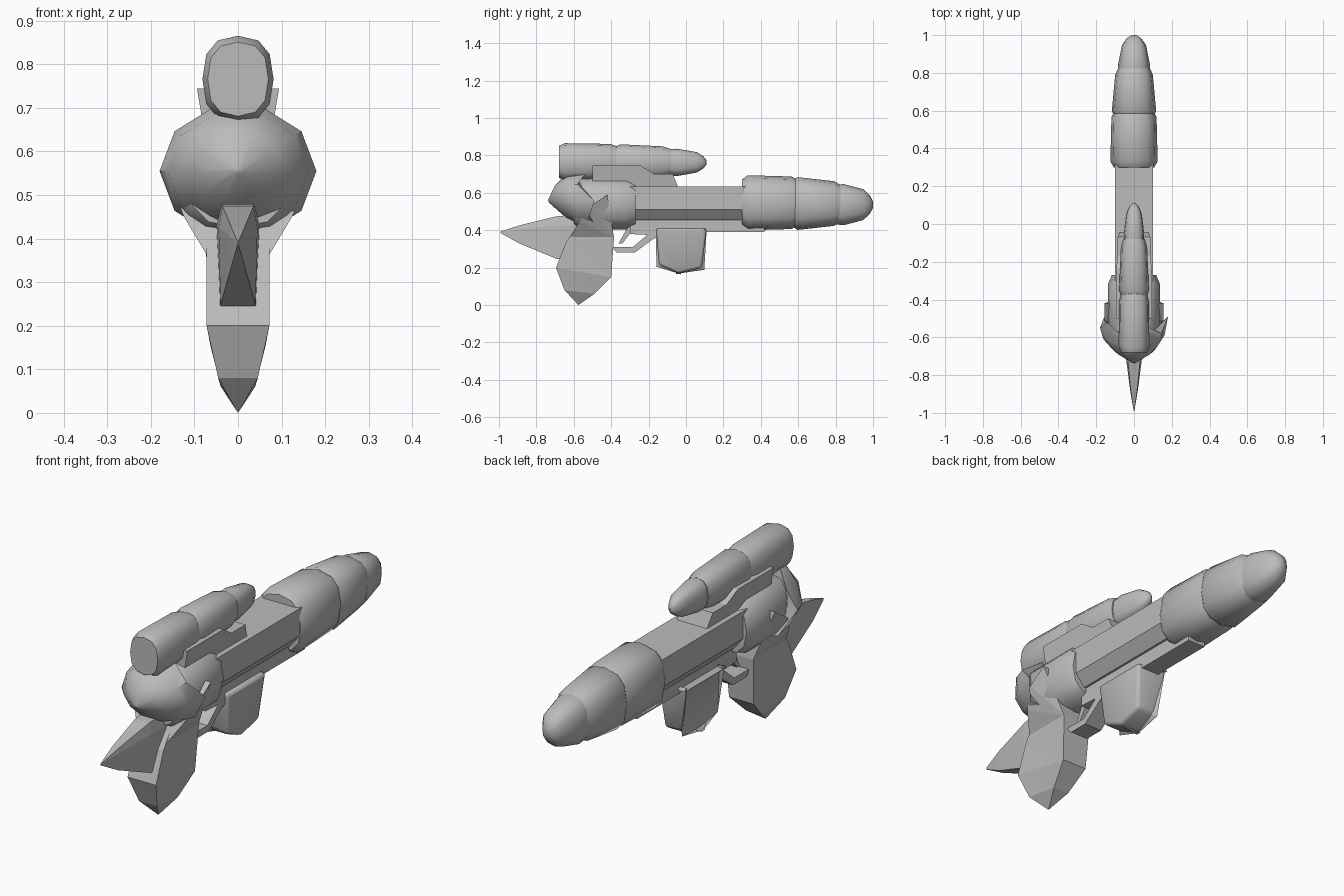
import bpy, bmesh, math

cube = bpy.data.objects.get("Cube")
if cube:
    bpy.data.objects.remove(cube, do_unlink=True)

grey = bpy.data.materials.new("matte grey")
grey.use_nodes = True
grey.diffuse_color = (.5, .5, .5, 1)
grey.node_tree.nodes["Principled BSDF"].inputs["Base Color"].default_value = grey.diffuse_color


def finish(name, bm, smooth_angle=None):
    """Turn the mesh into a named object, shaded smooth if an angle is given."""
    bmesh.ops.recalc_face_normals(bm, faces=bm.faces)
    mesh = bpy.data.meshes.new(name)
    bm.to_mesh(mesh)
    bm.free()
    mesh.materials.append(grey)
    obj = bpy.data.objects.new(name, mesh)
    bpy.context.collection.objects.link(obj)
    if smooth_angle:
        bpy.ops.object.select_all(action="DESELECT")
        obj.select_set(True)
        bpy.context.view_layer.objects.active = obj
        bpy.ops.object.shade_smooth_by_angle(angle=math.radians(smooth_angle))


def skin(rings):
    """Join equal rings of points into a closed tube."""
    bm = bmesh.new()
    rows = [[bm.verts.new(point) for point in ring] for ring in rings]
    count = len(rows[0])
    for near, far in zip(rows, rows[1:]):
        for i in range(count):
            j = (i + 1) % count
            bm.faces.new((near[i], near[j], far[j], far[i]))
    bm.faces.new(rows[0])
    bm.faces.new(rows[-1])
    return bm


# Each shape pairs a fraction of the length with a scale
LOBE = ((0, .85), (.1, 1), (.85, 1), (1, .85))
NOSE = ((0, .95), (.25, 1), (.75, .75), (.92, .45), (1, .15))


def lobe(name, back, front, width, height, centre, taper=1, shape=LOBE, sides=12, squareness=.8):
    """Soft pod along y with a rounded-box cross-section."""
    def bend(value):
        return math.copysign(abs(value) ** squareness, value)

    rings = []
    for fraction, scale in shape:
        size = scale * (1 + (taper - 1) * fraction)
        y = back + (front - back) * fraction
        angles = [math.tau * i / sides for i in range(sides)]
        rings.append([(width * size * bend(math.cos(angle)), y,
                       centre + height * size * bend(math.sin(angle))) for angle in angles])
    finish(name, skin(rings), smooth_angle=50)


def slab(name, outline, width, bevel=0, smooth_angle=None):
    """Mirrored plate from a side outline; width gives the half width at a height."""
    bm = skin([[(side * width(z), y, z) for y, z in outline] for side in (-1, 1)])
    bmesh.ops.remove_doubles(bm, verts=bm.verts, dist=.001)
    bmesh.ops.triangulate(bm, faces=[face for face in bm.faces if len(face.verts) > 4])
    if bevel:
        edges = [edge for edge in bm.edges if edge.calc_face_angle(0) > .5]
        bmesh.ops.bevel(bm, geom=edges, offset=bevel, segments=2, profile=.5, affect="EDGES")
    finish(name, bm, smooth_angle)


# Sight tube in three overlapping lobes
lobe("sight_rear", back=-.68, front=-.36, width=.082, height=.1, centre=.766, taper=.95)
lobe("sight_middle", back=-.38, front=-.08, width=.08, height=.096, centre=.765, taper=.85)
lobe("sight_front", back=-.1, front=.11, width=.054, height=.073, centre=.763, shape=NOSE)

# Stepped bracket under the sight, flaring upward
slab("sight_mount",
     [(-.5, .6), (-.5, .745), (-.24, .745), (-.17, .7), (-.07, .7), (-.03, .6)],
     width=lambda z: .07 + (z - .6) / 6)

# Barrel housing, chamfered along its underside
half_section = [(.055, .455), (.1, .51), (.1, .635)]
section = half_section + [(-x, z) for x, z in reversed(half_section)]
finish("barrel_housing", skin([[(x, y, z) for x, z in section] for y in (-.35, .35)]))

# Muzzle in three shrinking lobes
lobe("muzzle_base", back=.3, front=.61, width=.126, height=.148, centre=.547, taper=.94)
lobe("muzzle_middle", back=.57, front=.83, width=.12, height=.144, centre=.543, taper=.8)
lobe("muzzle_tip", back=.79, front=1, width=.085, height=.11, centre=.537, shape=NOSE)

# Rounded receiver behind the housing
lobe("receiver", back=-.6, front=-.27, width=.138, height=.138, centre=.543)

# Domed rear shell with a jagged rim
SPIKES = 10


def shell_ring(y, scale, jag=0):
    ring = []
    for i in range(SPIKES):
        angle = math.tau * i / SPIKES
        lean = .05 * math.sin(angle)
        reach = jag if i % 2 == 0 else -jag
        ring.append((.18 * scale * math.cos(angle), y + reach - lean * scale,
                     .555 + .155 * scale * math.sin(angle)))
    return ring


shell = skin([shell_ring(-.735, .05), shell_ring(-.67, .6), shell_ring(-.6, .9, jag=.01),
              shell_ring(-.52, 1, jag=.03), shell_ring(-.53, .8)])
finish("rear_shell", shell, smooth_angle=45)

# Leaf-shaped hand grip, narrowing to a point at the bottom
slab("hand_grip",
     [(-.57, .44), (-.64, .34), (-.695, .2), (-.65, .08), (-.575, 0),
      (-.49, .06), (-.4, .15), (-.385, .36), (-.4, .44)],
     width=lambda z: .072 * min(1, math.sqrt(z / .2)))

# Shoulders that flare out from the grip around the receiver
slab("grip_shoulders",
     [(-.62, .36), (-.57, .45), (-.51, .53), (-.42, .59), (-.385, .36)],
     width=lambda z: min(.157, .07 + .6 * (z - .36)))

# Pointed tail with sloping upper edges
tail_rings = []
for fraction in (.02, .25, .7, 1):
    swell = math.sin(fraction * math.pi / 2)
    wide, y = .05 * swell, -1 + .44 * fraction
    top, middle, low = .39 + .095 * swell, .39 + .04 * swell, .39 - .16 * swell
    right = [(wide * .9, y, low), (wide, y, middle), (wide * .8, y, top)]
    tail_rings.append(right + [(-x, y, z) for x, y, z in reversed(right)])
finish("tail_spike", skin(tail_rings))


# Underside rail, open trigger guard and trigger
def rail_width(z):
    return .045


slab("lower_rail", [(-.3, .47), (-.3, .38), (-.2, .375), (-.12, .39), (.42, .39), (.42, .47)],
     width=rail_width)
slab("trigger_guard",
     [(-.4, .31), (-.37, .28), (-.275, .28), (-.18, .35), (-.1, .39), (-.19, .39), (-.285, .31)],
     width=rail_width)
slab("trigger", [(-.31, .42), (-.36, .33), (-.34, .33), (-.27, .42)], width=lambda z: z / 16)

# Soft-edged front grip
slab("front_grip", [(-.16, .41), (-.145, .215), (-.04, .17), (.085, .2), (.11, .41)],
     width=lambda z: z / 12 + .033, bevel=.014, smooth_angle=50)
